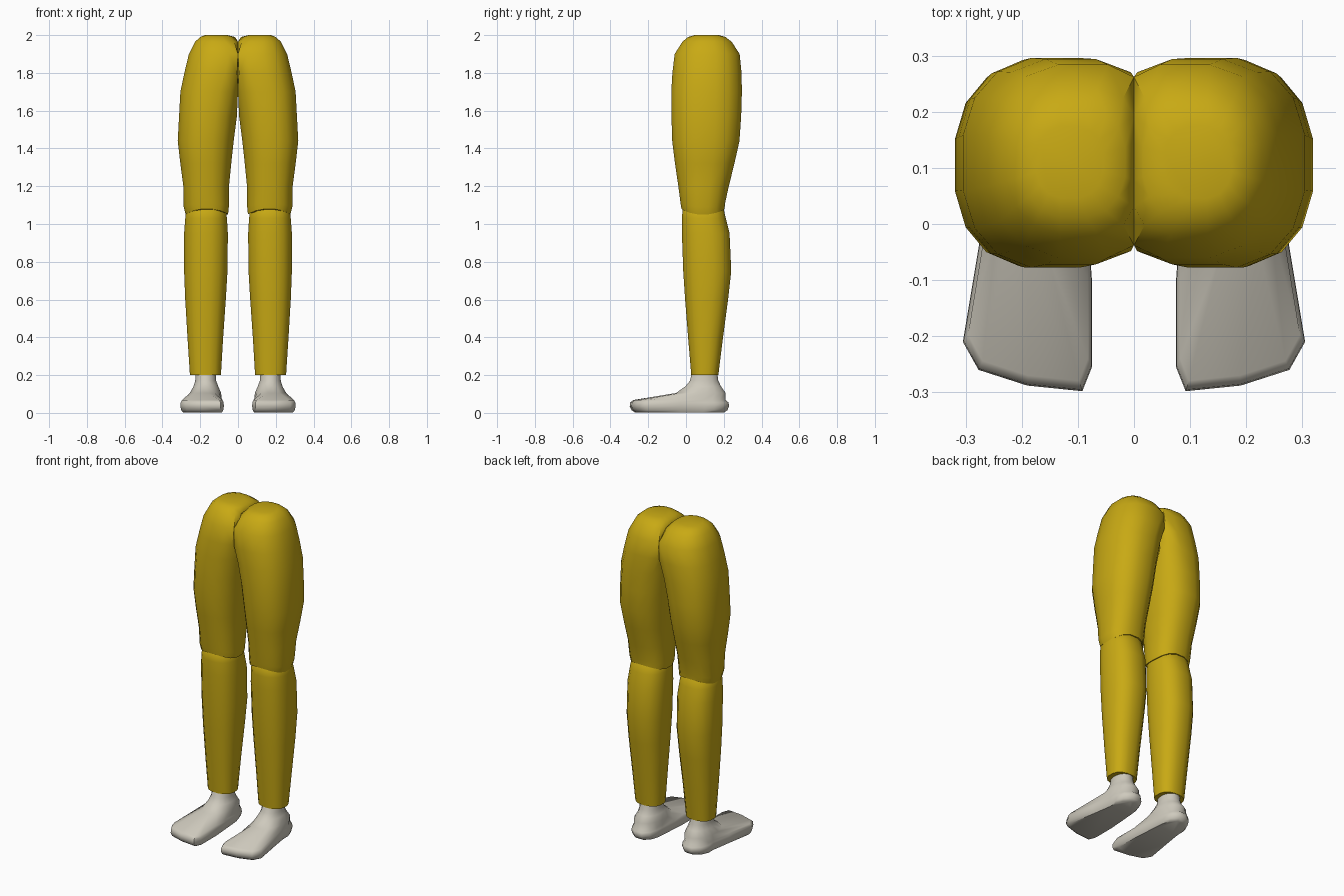
import bpy, bmesh, math

N = 16


def material(name, rgb):
    m = bpy.data.materials.new(name)
    m.diffuse_color = (*rgb, 1)
    return m


YELLOW = material("mustard_yellow", (0.58, 0.40, 0.007))
GREY = material("warm_grey", (0.62, 0.59, 0.51))


def ring(z, x0, x1, y0, y1, lift=0.0, p=2.4):
    """Rounded cross-section from its extents; lift raises its front and back."""
    pts = []
    for i in range(N):
        a = 2 * math.pi * (i + 0.5) / N
        c, s = math.cos(a), math.sin(a)
        u = math.copysign(abs(c) ** (2 / p), c)
        v = math.copysign(abs(s) ** (2 / p), s)
        x = (x0 + x1) / 2 + u * (x1 - x0) / 2 * 1.01
        y = (y0 + y1) / 2 + v * (y1 - y0) / 2 * 1.005
        pts.append((max(x, 0.0), y, z + lift * s * s))
    return pts


def loft(name, rings, mat, side):
    bm = bmesh.new()
    rows = [[bm.verts.new((side * x, y, z)) for x, y, z in r] for r in rings]
    for a, b in zip(rows, rows[1:]):
        for i in range(N):
            j = (i + 1) % N
            bm.faces.new((a[i], a[j], b[j], b[i]))
    bm.faces.new(rows[0])
    bm.faces.new(rows[-1])
    bmesh.ops.recalc_face_normals(bm, faces=bm.faces)
    me = bpy.data.meshes.new(name)
    bm.to_mesh(me)
    bm.free()
    me.materials.append(mat)
    for f in me.polygons:
        f.use_smooth = True
    me.set_sharp_from_angle(angle=math.radians(50))
    ob = bpy.data.objects.new(name, me)
    bpy.context.collection.objects.link(ob)


# thigh: z, x range, y range (inner side is flattened where the legs meet)
thigh = [ring(1.05, 0.052, 0.278, -0.025, 0.205, 0.03),
         ring(1.09, 0.048, 0.288, -0.03, 0.208, 0.02)] + [ring(*r) for r in (
    (1.20, 0.047, 0.290, -0.042, 0.228),
    (1.32, 0.035, 0.306, -0.06, 0.258),
    (1.44, 0.022, 0.320, -0.075, 0.285),
    (1.57, 0.005, 0.313, -0.079, 0.294),
    (1.70, -0.025, 0.306, -0.080, 0.298),
    (1.80, -0.06, 0.285, -0.074, 0.296),
    (1.90, -0.08, 0.261, -0.062, 0.286),
    (1.965, -0.03, 0.228, -0.02, 0.243),
    (1.99, 0.015, 0.20, 0.01, 0.21),
    (2.00, 0.055, 0.175, 0.045, 0.175))]

# shin
shin = [ring(*r) for r in (
    (0.20, 0.09, 0.255, 0.027, 0.172),
    (0.40, 0.078, 0.268, 0.01, 0.197),
    (0.60, 0.064, 0.280, -0.006, 0.224),
    (0.75, 0.055, 0.286, -0.016, 0.241),
    (0.95, 0.053, 0.286, -0.023, 0.232),
    (1.03, 0.058, 0.280, -0.023, 0.212),
    (1.09, 0.065, 0.272, -0.018, 0.198),
    (1.12, 0.10, 0.24, 0.02, 0.16))]

# foot: sole outline pulled inwards, then shrinking to the ankle
outline = [(0.255, 0.10), (0.255, 0.15), (0.235, 0.195), (0.195, 0.228),
           (0.145, 0.228), (0.11, 0.195), (0.095, 0.15), (0.09, 0.10),
           (0.082, 0.0), (0.075, -0.10), (0.075, -0.255), (0.092, -0.298),
           (0.19, -0.288), (0.277, -0.26), (0.305, -0.21), (0.275, -0.03)]


def sole(z, k):
    return [(0.175 + (x - 0.175) * k, -0.03 + (y + 0.03) * k, z) for x, y in outline]


foot = [sole(0.003, 0.90), sole(0.014, 0.965), sole(0.035, 1.0),
        sole(0.055, 0.99), sole(0.068, 0.93)] + [ring(*r, p=2.1) for r in (
    (0.105, 0.088, 0.256, -0.055, 0.212),
    (0.14, 0.104, 0.236, -0.005, 0.187),
    (0.17, 0.115, 0.227, 0.02, 0.172),
    (0.24, 0.117, 0.224, 0.036, 0.163))]

for side, label in ((1, "left"), (-1, "right")):
    loft(label + "_thigh", thigh, YELLOW, side)
    loft(label + "_shin", shin, YELLOW, side)
    loft(label + "_foot", foot, GREY, side)
